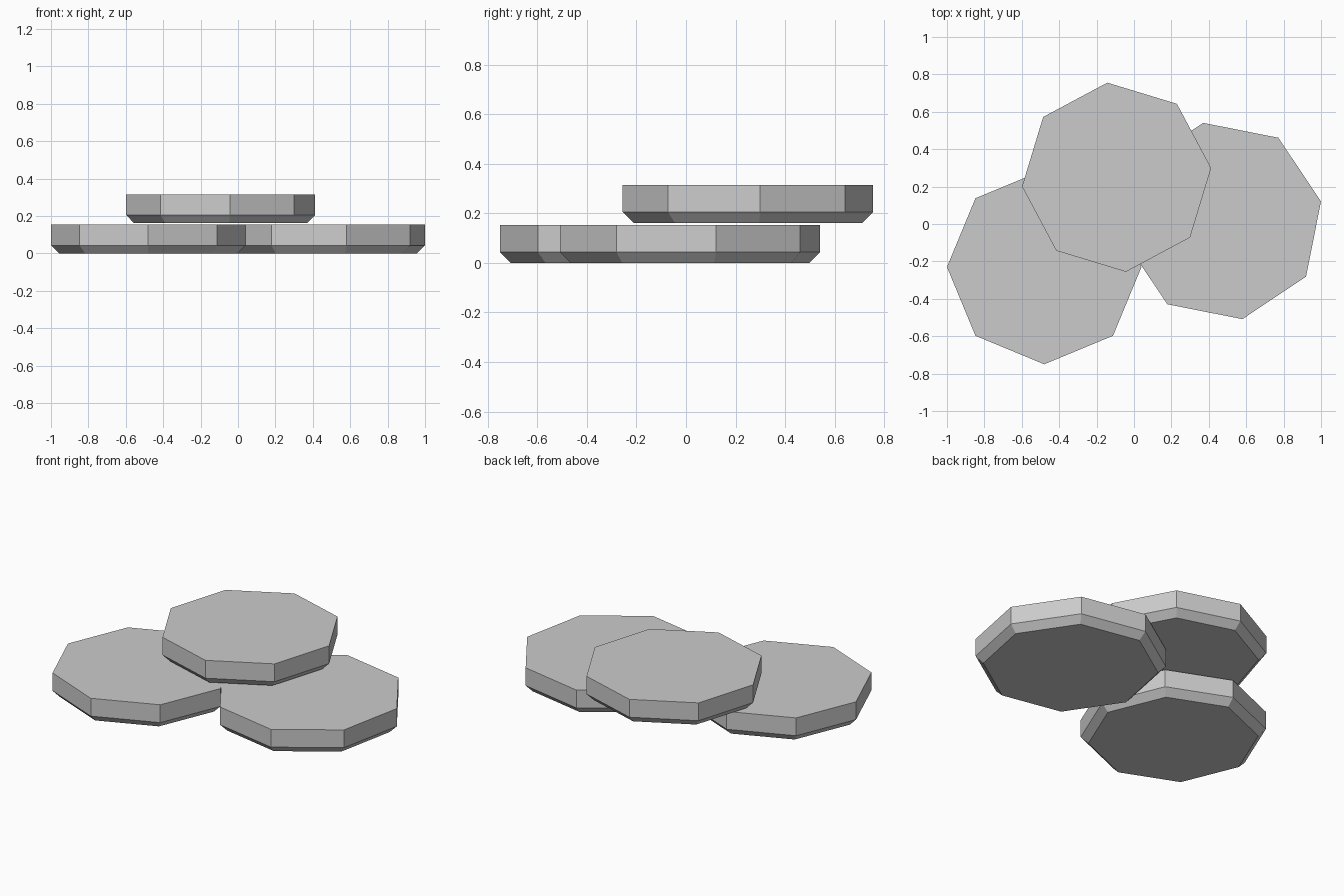
import bpy
import bmesh
from math import cos, sin, pi, radians

cube = bpy.data.objects.get("Cube")
if cube:
    bpy.data.objects.remove(cube, do_unlink=True)

# Single plain grey material
grey = bpy.data.materials.new("stone_grey")
grey.use_nodes = True
colour = (0.6, 0.6, 0.6, 1)
grey.diffuse_color = colour
grey.node_tree.nodes["Principled BSDF"].inputs["Base Color"].default_value = colour

SIDES = 8
THICKNESS = 0.153
CHAMFER = 0.043


def make_slab(name, x, y, z, radius, turn):
    """Octagonal slab with a chamfered lower rim."""
    bm = bmesh.new()
    profile = [(radius - CHAMFER, 0), (radius, CHAMFER), (radius, THICKNESS)]
    rings = []
    for r, h in profile:
        angles = [radians(turn) + 2 * pi * i / SIDES for i in range(SIDES)]
        rings.append([bm.verts.new((r * cos(a), r * sin(a), h)) for a in angles])
    for low, high in zip(rings, rings[1:]):
        for i in range(SIDES):
            j = (i + 1) % SIDES
            bm.faces.new((low[i], low[j], high[j], high[i]))
    bm.faces.new(rings[0][::-1])
    bm.faces.new(rings[-1])
    mesh = bpy.data.meshes.new(name)
    bm.to_mesh(mesh)
    bm.free()
    mesh.materials.append(grey)
    slab = bpy.data.objects.new(name, mesh)
    slab.location = (x, y, z)
    bpy.context.collection.objects.link(slab)


# Two slabs on the ground, one resting across them
make_slab("lower_slab_right", -0.48, -0.23, 0, 0.52, 0)
make_slab("lower_slab_left", 0.475, 0.016, 0, 0.535, 11.3)
make_slab("upper_slab", -0.093, 0.25, 0.162, 0.508, 5.6)
